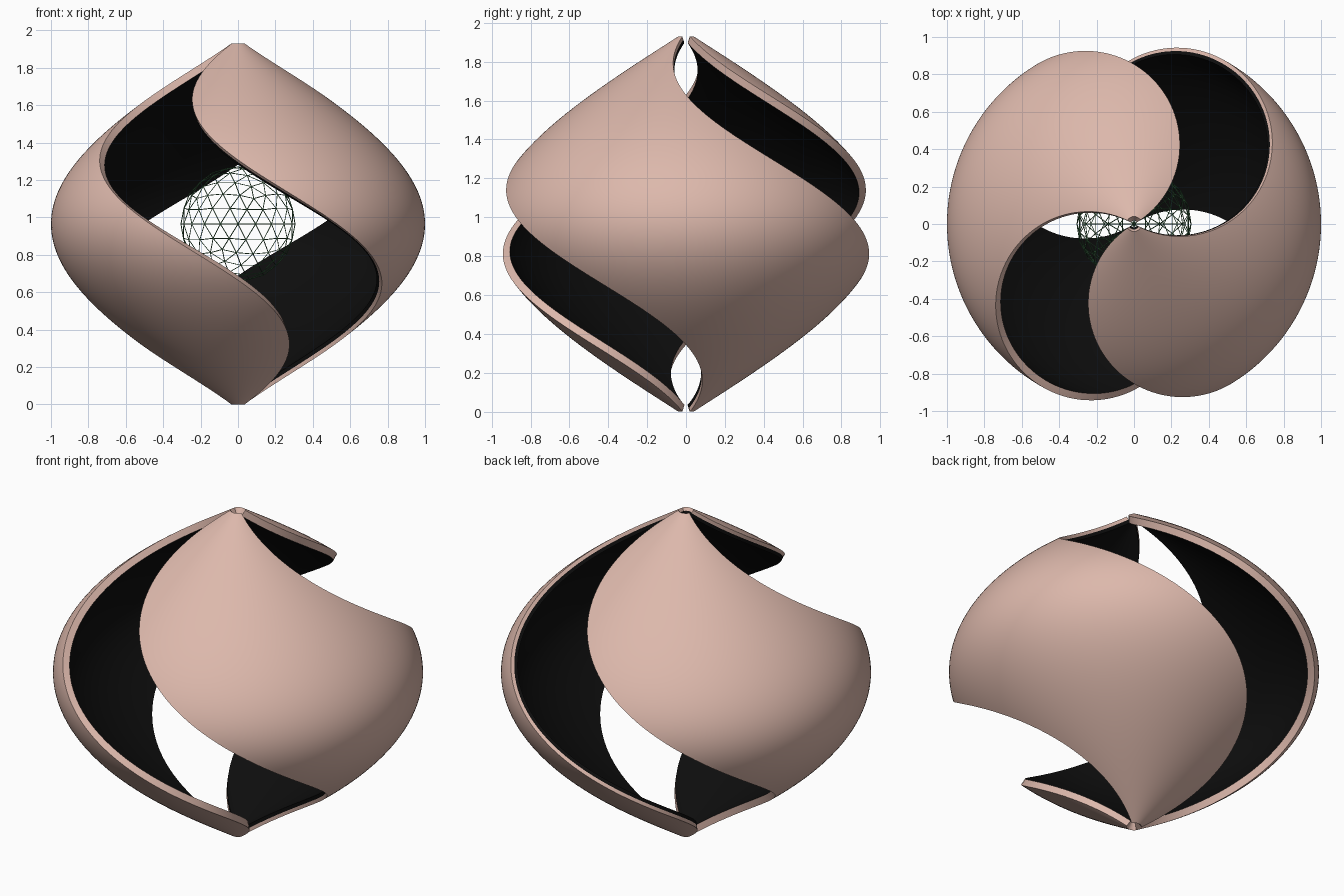
import bpy, bmesh
from math import sin, cos, pi, radians

if "Cube" in bpy.data.objects:
    bpy.data.objects.remove(bpy.data.objects["Cube"], do_unlink=True)

HEIGHT = 1.93
TIP = 0.04            # radius left at both poles
LAYER = 0.02          # thickness of each layer
ROWS, COLS = 96, 48


def material(name, color):
    m = bpy.data.materials.new(name)
    m.use_nodes = True
    m.diffuse_color = (*color, 1)
    bsdf = next(n for n in m.node_tree.nodes if n.type == 'BSDF_PRINCIPLED')
    bsdf.inputs["Base Color"].default_value = (*color, 1)
    return m


pink = material("dusty_pink", (0.72, 0.48, 0.41))
black = material("black", (0.004, 0.004, 0.004))
green = material("dark_green", (0.06, 0.2, 0.08))


def twisted_layer(name, facing, mats, offset, rim):
    """A third of a spindle, twisted half a turn, then thickened inwards."""
    bm = bmesh.new()
    grid = []
    for i in range(ROWS + 1):
        t = i / ROWS
        r = TIP + (1 - TIP) * sin(pi * t)
        mid = facing + radians(2) + pi * (0.5 - t)
        row = []
        for j in range(COLS + 1):
            a = mid + radians(120) * (j / COLS - 0.5)
            row.append(bm.verts.new((r * cos(a), r * sin(a), HEIGHT * t)))
        grid.append(row)
    for low, high in zip(grid, grid[1:]):
        for j in range(COLS):
            bm.faces.new((low[j], low[j + 1], high[j + 1], high[j]))
    mesh = bpy.data.meshes.new(name)
    bm.to_mesh(mesh)
    bm.free()
    for m in mats:
        mesh.materials.append(m)
    ob = bpy.data.objects.new(name, mesh)
    bpy.context.collection.objects.link(ob)

    mod = ob.modifiers.new("thickness", 'SOLIDIFY')
    mod.thickness = LAYER
    mod.offset = offset
    mod.material_offset_rim = rim
    bpy.ops.object.select_all(action='DESELECT')
    ob.select_set(True)
    bpy.context.view_layer.objects.active = ob
    bpy.ops.object.modifier_apply(modifier=mod.name)
    bpy.ops.object.shade_smooth_by_angle(angle=radians(35))
    return ob


# Two opposite shells, each an outer skin with a dark lining behind it;
# the lining of the right-hand shell has a pink edge
for side, facing, rim in (("left", 0, 0), ("right", pi, 1)):
    twisted_layer(side + "_shell_skin", facing, [pink], -1, 0)
    twisted_layer(side + "_shell_lining", facing, [black, pink], -3, rim)

# Wire ball floating in the middle
bpy.ops.mesh.primitive_ico_sphere_add(subdivisions=3, radius=0.305,
                                      location=(0, 0, HEIGHT / 2))
ball = bpy.context.object
ball.name = "wire_ball"
ball.data.materials.append(green)
wire = ball.modifiers.new("wires", 'WIREFRAME')
wire.thickness = 0.005
wire.offset = 0
